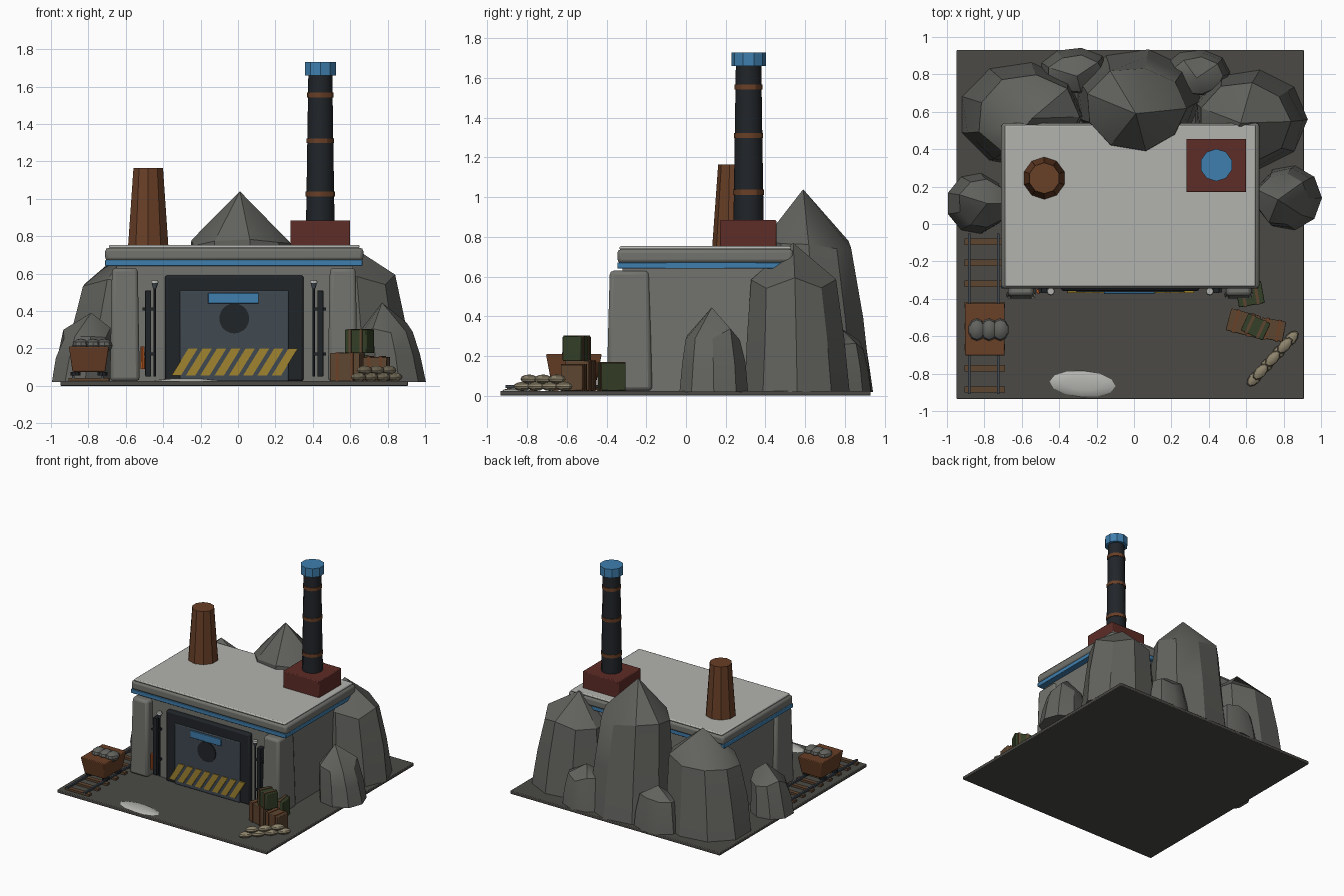
import bpy, bmesh, math, random
from mathutils import Matrix, Vector

if "Cube" in bpy.data.objects:
    bpy.data.objects.remove(bpy.data.objects["Cube"])
random.seed(4)

def mat(name, r, g, b):
    m = bpy.data.materials.new(name)
    m.diffuse_color = (r, g, b, 1)
    m.use_nodes = True
    m.node_tree.nodes["Principled BSDF"].inputs["Base Color"].default_value = m.diffuse_color
    return m

STONE = mat("stone", .17, .17, .155)
ROCK = mat("rock", .12, .12, .11)
EARTH = mat("earth", .07, .068, .06)
SNOW = mat("pale_cap", .45, .45, .43)
BLUE = mat("blue_paint", .05, .21, .42)
DARK = mat("dark_iron", .015, .018, .022)
STEEL = mat("door_steel", .05, .065, .08)
RUST = mat("rust", .14, .05, .02)
BRICK = mat("brick_red", .11, .025, .02)
YELLOW = mat("hazard_yellow", .35, .23, .03)
WOOD = mat("wood", .11, .06, .03)
GREEN = mat("olive", .035, .05, .02)
SAND = mat("sandbag", .27, .23, .15)
ORANGE = mat("orange", .6, .12, .02)

def finish(name, bm, m, bevel=0, smooth=True):
    bmesh.ops.recalc_face_normals(bm, faces=bm.faces)
    me = bpy.data.meshes.new(name)
    bm.to_mesh(me)
    bm.free()
    ob = bpy.data.objects.new(name, me)
    bpy.context.collection.objects.link(ob)
    me.materials.append(m)
    if bevel:
        b = ob.modifiers.new("bevel", 'BEVEL')
        b.width, b.segments = bevel, 2
    if smooth:
        bpy.ops.object.select_all(action='DESELECT')
        ob.select_set(True)
        bpy.context.view_layer.objects.active = ob
        bpy.ops.object.shade_smooth_by_angle(angle=math.radians(30))
    return ob

def box(name, x, y, z, m, bevel=0, taper=1, rot=0):
    """Box from (min, max) ranges; taper scales the top, rot turns it about z."""
    bm = bmesh.new()
    bmesh.ops.create_cube(bm, size=1)
    for v in bm.verts:
        if v.co.z > 0:
            v.co.x *= taper
            v.co.y *= taper
        v.co = Vector((v.co.x * (x[1]-x[0]), v.co.y * (y[1]-y[0]), v.co.z * (z[1]-z[0])))
    c = Vector((sum(x), sum(y), sum(z))) / 2
    bm.transform(Matrix.Translation(c) @ Matrix.Rotation(math.radians(rot), 4, 'Z'))
    return finish(name, bm, m, bevel)

def cyl(name, c, r1, r2, h, m, n=12, axis='Z'):
    """Cone or cylinder, starting at c and running along the axis."""
    bm = bmesh.new()
    bmesh.ops.create_cone(bm, cap_ends=True, segments=n, radius1=r1, radius2=r2, depth=h)
    bm.transform(Matrix.Translation((0, 0, h / 2)))
    if axis == 'Y':
        bm.transform(Matrix.Rotation(math.radians(90), 4, 'X'))
    bm.transform(Matrix.Translation(c))
    return finish(name, bm, m)

def blob(name, c, r, m, rot=0, u=10, v=6):
    bm = bmesh.new()
    bmesh.ops.create_uvsphere(bm, u_segments=u, v_segments=v, radius=1)
    bm.transform(Matrix.Translation(c) @ Matrix.Rotation(math.radians(rot), 4, 'Z')
                 @ Matrix.Diagonal((*r, 1)))
    return finish(name, bm, m)

def rock(name, c, r, shoulder, top, lean, n=9):
    """Faceted boulder: base ring, waist, shoulder ring and a pointed tip."""
    bm = bmesh.new()
    rings = []
    for f, k, l in ((0, 1, 0), (.5, .95, .25), (1, .83, .6)):
        z = .02 + (shoulder - .02) * f
        ring = []
        for i in range(n):
            a = math.tau * i / n
            j = k * (1.03 if f == 0 else random.uniform(.96, 1.04))
            ring.append(bm.verts.new((c[0] + lean[0]*l + r[0]*j*math.cos(a),
                                      c[1] + lean[1]*l + r[1]*j*math.sin(a),
                                      z + (random.uniform(-.03, .03) if f == 1 else 0))))
        rings.append(ring)
    tip = bm.verts.new((c[0] + lean[0], c[1] + lean[1], top))
    bm.faces.new(rings[0])
    for i in range(n):
        k = (i + 1) % n
        for a, b in zip(rings, rings[1:]):
            bm.faces.new((a[i], a[k], b[k], b[i]))
        bm.faces.new((rings[2][i], rings[2][k], tip))
    return finish(name, bm, ROCK)

# ground and mountain rocks
box("ground", (-.95, .91), (-.935, .93), (0, .025), EARTH, .005)
rock("rock_centre", (.02, .66), (.33, .27), .76, 1.04, (-.01, -.07))
rock("rock_back_left", (-.605, .585), (.325, .275), .56, .78, (.06, -.02))
rock("rock_back_right", (.62, .56), (.3, .26), .57, .77, (-.05, -.02))
rock("rock_side_right", (.83, .14), (.17, .17), .31, .445, (-.06, -.01))
rock("rock_side_left", (-.845, .11), (.155, .16), .28, .39, (.06, 0))
rock("rock_rear_left", (-.315, .82), (.185, .12), .25, .34, (.01, -.03))
rock("rock_rear_right", (.335, .81), (.175, .12), .25, .34, (0, -.03))

# main building and roof
box("building_body", (-.65, .615), (-.32, .5), (.02, .66), STONE)
for x in (-.605, .56):
    box("front_pillar", (x-.08, x+.08), (-.4, -.17), (.025, .63), STONE, .02, .86)
box("blue_trim", (-.71, .665), (-.345, .53), (.64, .672), BLUE, .004)
box("roof_slab", (-.71, .67), (-.345, .54), (.668, .738), STONE, .018)
box("roof_cap", (-.69, .65), (-.335, .53), (.735, .753), SNOW, .008)

# gate
box("gate_frame", (-.39, .35), (-.357, -.3), (.025, .59), DARK, .012)
box("gate_panel", (-.31, .27), (-.364, -.3), (.025, .51), STEEL, .006)
box("gate_sign", (-.16, .11), (-.374, -.35), (.44, .495), BLUE, .003)
cyl("gate_disc", (-.02, -.355, .36), .08, .08, .017, DARK, 20, 'Y')
for i in range(8):
    bm = bmesh.new()
    x = -.355 + i * .0765
    f = bm.faces.new([bm.verts.new((px, -.37, pz)) for px, pz in
                      ((x, .055), (x+.05, .055), (x+.14, .2), (x+.09, .2))])
    ex = bmesh.ops.extrude_face_region(bm, geom=[f])
    for v in ex["geom"]:
        if isinstance(v, bmesh.types.BMVert):
            v.co.y = -.34
    finish("hazard_stripe", bm, YELLOW)

# posts, rods and lamps either side of the gate
for s in (-1, 1):
    x = -.02 + s * .46
    box("wall_duct", (x-.016, x+.016), (-.37, -.31), (.05, .51), DARK, .004)
    xi = -.02 + s * .425
    cyl("wall_rod", (xi, -.36, .05), .006, .006, .47, DARK, 8)
    cyl("lamp", (xi, -.36, .52), .01, .018, .03, STEEL, 10)
    cyl("lamp_cap", (xi, -.36, .55), .022, .018, .012, SNOW, 10)
    for z in (.17, .41):
        box("duct_bracket", (x-.03, x+.03), (-.365, -.31), (z-.008, z+.008), DARK)
cyl("extinguisher", (-.51, -.36, .09), .013, .011, .12, ORANGE, 10)

# chimneys
cyl("short_chimney", (-.48, .245, .75), .113, .083, .415, RUST, 10)
box("stack_base", (.28, .6), (.17, .455), (.745, .885), BRICK, .006)
cyl("tall_stack", (.44, .315, .88), .076, .064, .79, DARK, 12)
for z, r in ((1.025, .078), (1.31, .074), (1.555, .07)):
    cyl("stack_ring", (.44, .315, z-.013), r, r, .026, RUST, 12)
cyl("stack_cap", (.44, .315, 1.66), .087, .087, .07, BLUE, 10)

# rails
for x in (-.88, -.725):
    box("rail", (x-.007, x+.007), (-.91, -.05), (.04, .055), STEEL)
for i in range(8):
    y = -.885 + i * .113
    box("sleeper", (-.905, -.69), (y-.017, y+.017), (.02, .042), WOOD)

# ore cart
box("cart_tub", (-.885, -.71), (-.68, -.45), (.075, .21), RUST, .006, 1.22)
for x in (-.87, -.725):
    for y in (-.64, -.49):
        cyl("cart_wheel", (x, y + .0, .055), .028, .028, .02, DARK, 10)
for x in (-.84, -.775, -.715):
    blob("ore_lump", (x, -.565, .215), (.047, .06, .037), ROCK)

# crates with straps
def crate(name, c, s, m, rot, strap):
    x, y, z = c
    w, d, h = s
    box(name, (x-w/2, x+w/2), (y-d/2, y+d/2), (z, z+h), m, .005, 1, rot)
    a = math.radians(rot)
    for t in (-.25, .25):
        sx, sy = x + t*w*math.cos(a), y + t*w*math.sin(a)
        box(name + "_strap", (sx-.008, sx+.008), (sy-d/2-.004, sy+d/2+.004),
            (z, z+h+.004), strap, 0, 1, rot)

crate("brown_crate_large", (.585, -.53, .025), (.165, .12, .15), WOOD, -15, RUST)
crate("brown_crate_small", (.74, -.565, .025), (.13, .11, .13), WOOD, -10, RUST)
crate("green_crate_top", (.65, -.55, .175), (.13, .1, .125), GREEN, -25, WOOD)
crate("green_crate_ground", (.62, -.375, .025), (.14, .12, .14), GREEN, 10, WOOD)

# sandbag wall in two courses
for row, count in ((0, 4), (1, 3)):
    for i in range(count):
        t = .07 * (i + row / 2)
        blob("sandbag", (.645 + t*.92, -.825 + t, .047 + row*.037), (.053, .03, .023), SAND, 48)

# pale patch on the ground
blob("ground_patch", (-.275, -.855, .022), (.185, .073, .018), SNOW, -4, 12, 6)
